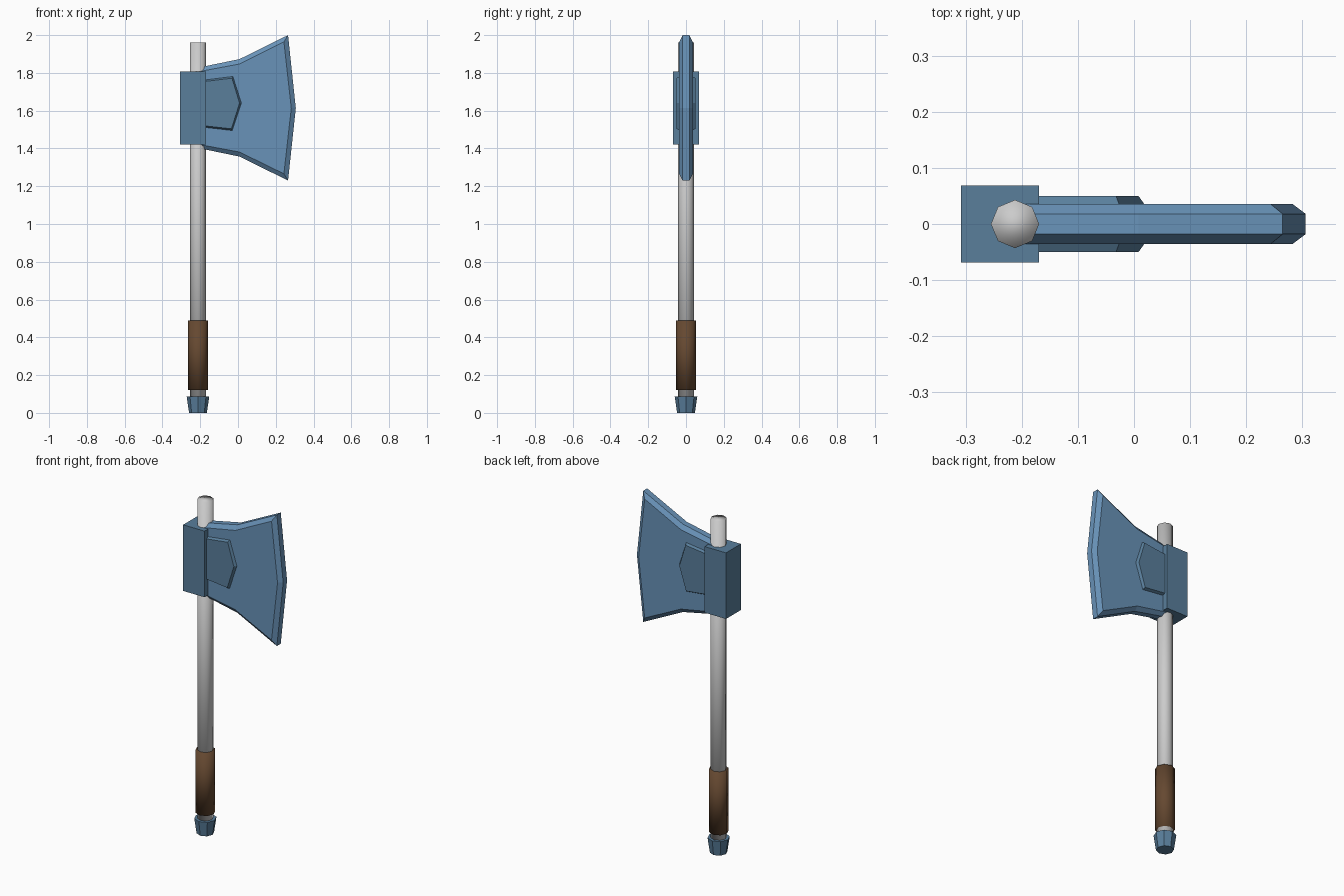
import bpy, bmesh, math

if "Cube" in bpy.data.objects:
    bpy.data.objects.remove(bpy.data.objects["Cube"])

SHAFT_X = -0.212


def material(name, rgb):
    m = bpy.data.materials.new(name)
    m.diffuse_color = (*rgb, 1)
    m.use_nodes = True
    m.node_tree.nodes["Principled BSDF"].inputs["Base Color"].default_value = m.diffuse_color
    return m


BLADE_BLUE = material("blade_blue", (0.14, 0.29, 0.48))
STEEL_BLUE = material("steel_blue", (0.10, 0.21, 0.33))
LEATHER = material("leather", (0.13, 0.065, 0.03))


def finish(bm, name, mat=None, smooth=False):
    bmesh.ops.recalc_face_normals(bm, faces=bm.faces)
    for f in bm.faces:
        f.smooth = smooth
    me = bpy.data.meshes.new(name)
    bm.to_mesh(me)
    bm.free()
    ob = bpy.data.objects.new(name, me)
    bpy.context.collection.objects.link(ob)
    if mat:
        me.materials.append(mat)
    return ob


def loft(rings, name, mat=None, smooth=False):
    """Skin a stack of equal-length point loops and cap both ends."""
    bm = bmesh.new()
    rows = [[bm.verts.new(p) for p in ring] for ring in rings]
    n = len(rows[0])
    for a, b in zip(rows, rows[1:]):
        for i in range(n):
            j = (i + 1) % n
            bm.faces.new((a[i], a[j], b[j], b[i]))
    bm.faces.new(rows[0])
    bm.faces.new(rows[-1])
    return finish(bm, name, mat, smooth)


def octagon(r, z):
    return [(SHAFT_X + r * math.cos(i * math.pi / 4),
             r * math.sin(i * math.pi / 4), z) for i in range(8)]


def slab(outer, inner, y_edge, y_face, name, mat):
    """Bevelled plate: outer outline at the rim, inner outline on both faces."""
    layers = [(inner, -y_face), (outer, -y_edge), (outer, y_edge), (inner, y_face)]
    return loft([[(x, y, z) for x, z in pts] for pts, y in layers], name, mat)


# Handle: shaft, leather grip and tapered pommel
loft([octagon(0.043, 0.02), octagon(0.043, 1.96)], "shaft", smooth=True)
loft([octagon(0.053, 0.122), octagon(0.053, 0.49)], "grip", LEATHER, smooth=True)
loft([octagon(0.047, 0.0), octagon(0.06, 0.088)], "pommel", STEEL_BLUE)

# Head block around the shaft
block = [(-0.308, -0.069), (-0.169, -0.069), (-0.169, 0.069), (-0.308, 0.069)]
loft([[(x, y, z) for x, y in block] for z in (1.42, 1.808)], "head_block", STEEL_BLUE)

# Flared blade with bevelled rim
slab([(-0.2, 1.83), (0.008, 1.873), (0.265, 2.0), (0.306, 1.613),
      (0.265, 1.23), (0.008, 1.357), (-0.2, 1.40)],
     [(-0.2, 1.808), (0.008, 1.847), (0.243, 1.964), (0.282, 1.613),
      (0.243, 1.266), (0.008, 1.381), (-0.2, 1.42)],
     0.018, 0.036, "blade", BLADE_BLUE)

# Raised cheek plate showing on both sides of the blade
slab([(-0.18, 1.762), (-0.027, 1.781), (0.018, 1.64), (-0.03, 1.495), (-0.18, 1.512)],
     [(-0.18, 1.754), (-0.032, 1.772), (0.008, 1.64), (-0.035, 1.504), (-0.18, 1.52)],
     0.036, 0.05, "cheek_plate", STEEL_BLUE)
